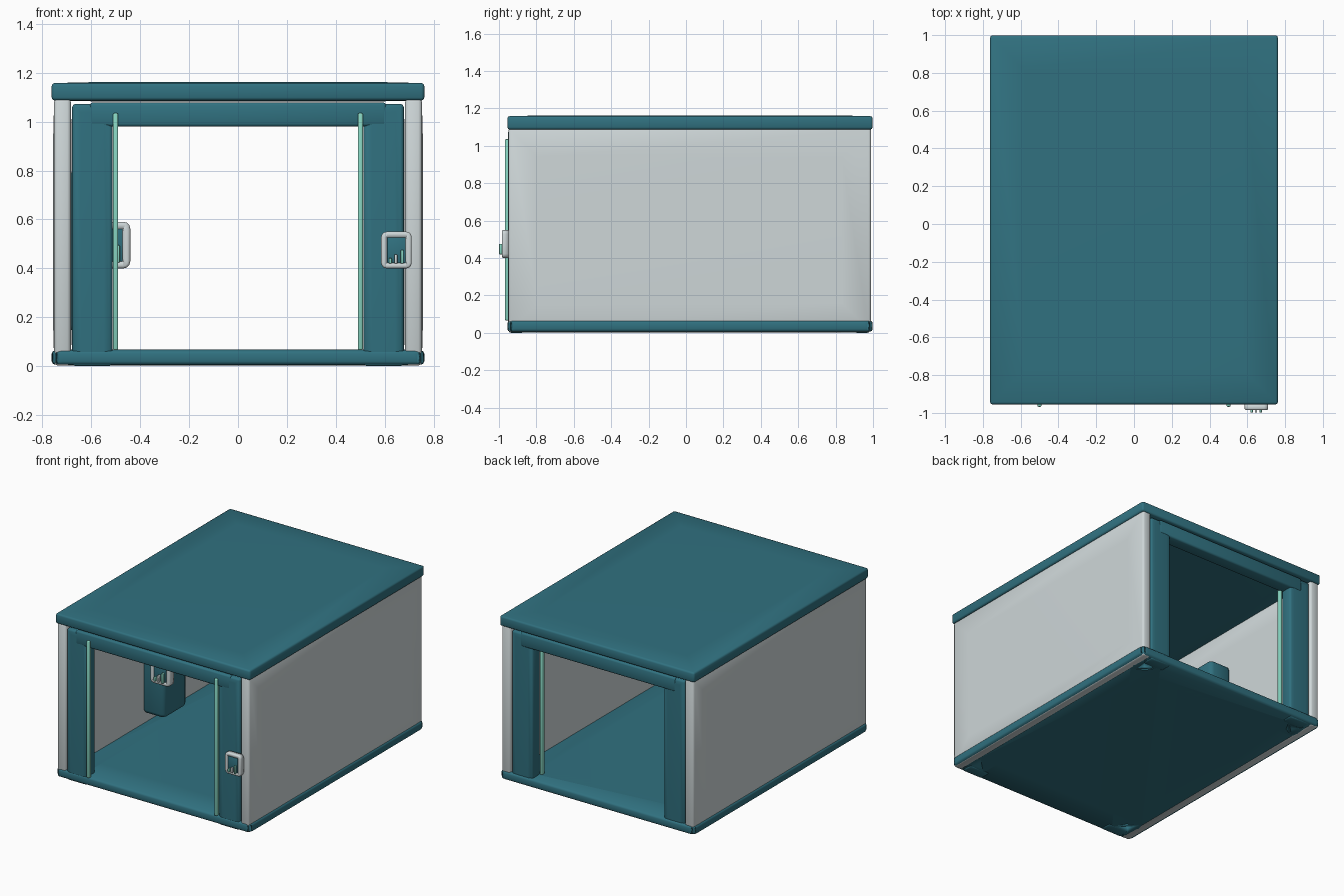
import bpy, bmesh
from mathutils import Vector, Matrix

cube = bpy.data.objects.get("Cube")
if cube:
    bpy.data.objects.remove(cube, do_unlink=True)


def material(name, rgb):
    m = bpy.data.materials.new(name)
    m.use_nodes = True
    m.diffuse_color = (*rgb, 1)
    m.node_tree.nodes["Principled BSDF"].inputs["Base Color"].default_value = (*rgb, 1)
    return m


TEAL = material("deep teal", (0.03, 0.165, 0.215))
GREY = material("pale grey", (0.62, 0.68, 0.69))
MINT = material("mint", (0.24, 0.66, 0.53))


def finish(name, bm, mat):
    for f in bm.faces:
        f.smooth = True
    me = bpy.data.meshes.new(name)
    bm.to_mesh(me)
    bm.free()
    me.materials.append(mat)
    ob = bpy.data.objects.new(name, me)
    bpy.context.collection.objects.link(ob)
    return ob


def box(name, lo, hi, mat, bevel=0.01, axis=None, inset=0.2, puff=0.004, corner=0):
    """Rounded box; faces along axis get a broad, slightly raised centre."""
    lo, hi = Vector(lo), Vector(hi)
    bm = bmesh.new()
    bmesh.ops.create_cube(bm, size=1)
    bmesh.ops.scale(bm, vec=hi - lo, verts=bm.verts)
    bmesh.ops.translate(bm, vec=(lo + hi) / 2, verts=bm.verts)
    if corner:
        upright = [e for e in bm.edges if abs(e.verts[0].co.z - e.verts[1].co.z) > 1e-4]
        bmesh.ops.bevel(bm, geom=upright, offset=corner, segments=2, profile=0.5, affect='EDGES')
    bmesh.ops.bevel(bm, geom=bm.edges[:], offset=bevel, segments=2, profile=0.5, affect='EDGES')
    if axis is not None:
        bm.normal_update()
        broad = [f for f in bm.faces if abs(f.normal[axis]) > 0.99]
        bmesh.ops.inset_individual(bm, faces=broad, thickness=inset, depth=puff)
    return finish(name, bm, mat)


def control_panel(name, x, y, z, s):
    """Front-facing panel: rounded ring frame, screen and three bars."""
    bm = bmesh.new()
    bmesh.ops.create_cube(bm, size=1)
    bmesh.ops.scale(bm, vec=(0.125, 0.036, 0.15), verts=bm.verts)
    along_y = [e for e in bm.edges if abs(e.verts[0].co.y - e.verts[1].co.y) > 0.01]
    bmesh.ops.bevel(bm, geom=along_y, offset=0.022, segments=3, profile=0.5, affect='EDGES')
    bm.normal_update()
    rim = [e for e in bm.edges if all(v.co.y < 0 for v in e.verts)]
    bmesh.ops.bevel(bm, geom=rim, offset=0.008, segments=2, profile=0.5, affect='EDGES')
    bm.normal_update()
    face = [min(bm.faces, key=lambda f: f.normal.y * f.calc_area())]
    bmesh.ops.inset_region(bm, faces=face, thickness=0.014)
    bmesh.ops.inset_region(bm, faces=face, thickness=0.002, depth=-0.006)
    place = Matrix.Translation((x, y, z)) @ Matrix.Scale(s, 4)
    parts = [finish(name + "_frame", bm, GREY)]
    parts.append(box(name + "_screen", (-0.038, -0.016, -0.053), (0.038, 0, 0.053), TEAL, 0.003))
    bars = ((-0.025, -0.033, MINT), (-0.002, -0.018, GREY), (0.023, 0.0, MINT))
    for i, (bx, top, mat) in enumerate(bars):
        parts.append(box(f"{name}_bar_{i}", (bx - 0.006, -0.032, -0.056),
                         (bx + 0.006, -0.014, top), mat, 0.003))
    for p in parts:
        p.data.transform(place)
        bpy.context.view_layer.update()


# Shell: roof, floor and two side walls, open at both ends
box("roof", (-0.762, -0.955, 1.087), (0.762, 0.998, 1.158), TEAL, 0.012, 2, 0.24)
box("floor", (-0.762, -0.955, 0.006), (0.762, 0.998, 0.065), TEAL, 0.014, 2, 0.2, corner=0.03)
for side, sx in (("left", 1), ("right", -1)):
    xs = sorted((sx * 0.684, sx * 0.752))
    box(side + "_wall", (xs[0], -0.95, 0.003), (xs[1], 0.99, 1.095), GREY, 0.014, 0, 0.2)

# The same door frame stands at each end, its light strips facing forward
for end, y in (("front", -0.95), ("back", 0.897)):
    for side, sx in (("left", 1), ("right", -1)):
        xs = sorted((sx * 0.513, sx * 0.678))
        box(f"{end}_{side}_pillar", (xs[0], y, 0.0), (xs[1], y + 0.088, 1.073),
            TEAL, 0.014, 1, 0.03, 0.002)
        xs = sorted((sx * 0.49, sx * 0.511))
        box(f"{end}_{side}_light_strip", (xs[0], y - 0.018, 0.066),
            (xs[1], y + 0.012, 1.035), MINT, 0.006)
    box(end + "_lintel", (-0.607, y - 0.003, 0.98), (0.607, y + 0.093, 1.078), TEAL, 0.012)

# Pedestal hung on the inside of the right wall
box("inner_pedestal", (-0.69, -0.09, 0.14), (-0.515, 0.17, 0.8), TEAL, 0.03)

# Control panels on the front left pillar and on the pedestal
control_panel("front_panel", 0.648, -0.967, 0.475, 1.0)
control_panel("inner_panel", -0.52, -0.11, 0.495, 1.27)
